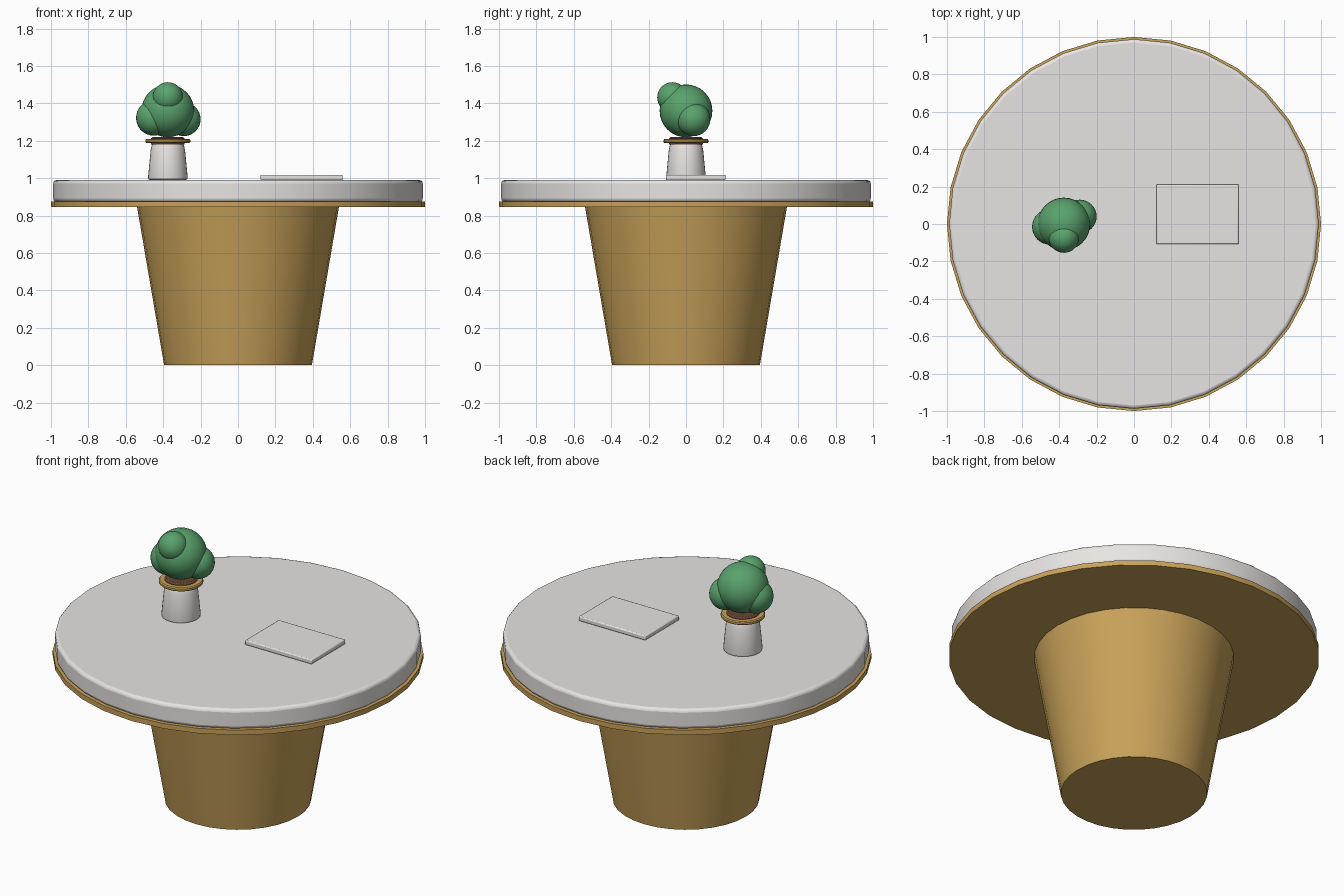
import bpy, bmesh, math

cube = bpy.data.objects.get("Cube")
if cube:
    bpy.data.objects.remove(cube, do_unlink=True)


def material(name, r, g, b):
    m = bpy.data.materials.new(name)
    m.use_nodes = True
    m.diffuse_color = (r, g, b, 1)
    m.node_tree.nodes["Principled BSDF"].inputs["Base Color"].default_value = (r, g, b, 1)
    return m


gold = material("brushed gold", 0.58, 0.36, 0.10)
stone = material("pale stone", 0.82, 0.80, 0.78)
green = material("leaf green", 0.10, 0.36, 0.15)
brown = material("soil brown", 0.13, 0.06, 0.03)


def finish(bm, name, mat, location=(0, 0, 0), angle=30):
    """Turn a bmesh into a smooth shaded object that keeps its sharp edges."""
    bmesh.ops.recalc_face_normals(bm, faces=bm.faces)
    mesh = bpy.data.meshes.new(name)
    bm.to_mesh(mesh)
    bm.free()
    mesh.materials.append(mat)
    ob = bpy.data.objects.new(name, mesh)
    ob.location = location
    bpy.context.collection.objects.link(ob)
    bpy.ops.object.select_all(action='DESELECT')
    ob.select_set(True)
    bpy.context.view_layer.objects.active = ob
    bpy.ops.object.shade_smooth_by_angle(angle=math.radians(angle))
    return ob


def lathe(name, mat, profile, location=(0, 0, 0), sides=32, ring=False):
    """Revolve (radius, height) points; a ring closes on itself, others get caps."""
    bm = bmesh.new()
    loops = [[bm.verts.new((r * math.cos(math.tau * i / sides),
                            r * math.sin(math.tau * i / sides), z))
              for i in range(sides)] for r, z in profile]
    pairs = list(zip(loops, loops[1:]))
    if ring:
        pairs.append((loops[-1], loops[0]))
    else:
        bm.faces.new(loops[0])
        bm.faces.new(loops[-1])
    for low, high in pairs:
        for i in range(sides):
            j = (i + 1) % sides
            bm.faces.new((low[i], low[j], high[j], high[i]))
    return finish(bm, name, mat, location)


def bevel(ob, width, segments=3):
    mod = ob.modifiers.new("soft edges", 'BEVEL')
    mod.width = width
    mod.segments = segments
    mod.limit_method = 'ANGLE'
    mod.angle_limit = math.radians(40)


# Table: tapered pedestal, thin metal rim and thick round top
lathe("pedestal", gold, [(0.395, 0), (0.54, 0.848)])
lathe("table_rim", gold, [(1, 0.845), (1, 0.875)])
bevel(lathe("table_top", stone, [(0.988, 0.873), (0.988, 0.99)]), 0.018)

# Flat slab lying on the table
bm = bmesh.new()
bmesh.ops.create_cube(bm, size=1)
bmesh.ops.scale(bm, vec=(0.44, 0.32, 0.028), verts=bm.verts)
bevel(finish(bm, "tablet", stone, (0.34, 0.052, 1.004)), 0.006, 2)

# Plant pot with metal collar and soil
px = -0.375
lathe("pot", stone, [(0.094, 0.99), (0.104, 0.995), (0.106, 1.005), (0.092, 1.15),
                     (0.086, 1.175), (0.08, 1.19)], (px, 0, 0))
lathe("pot_collar", gold, [(0.088, 1.188), (0.115, 1.188), (0.12, 1.193),
                           (0.12, 1.204), (0.115, 1.21), (0.088, 1.21)],
      (px, 0, 0), ring=True)
lathe("soil", brown, [(0.09, 1.18), (0.09, 1.213), (0.08, 1.22)], (px, 0, 0))

# Foliage: one large ball with three smaller ones
foliage = {
    "foliage_main": (0, 0, 1.36, 0.141),
    "foliage_right": (-0.075, -0.015, 1.322, 0.095),
    "foliage_left": (0.085, 0.04, 1.315, 0.09),
    "foliage_front": (0, -0.073, 1.432, 0.081),
}
for name, (x, y, z, radius) in foliage.items():
    bm = bmesh.new()
    bmesh.ops.create_uvsphere(bm, u_segments=32, v_segments=16, radius=radius)
    finish(bm, name, green, (px + x, y, z))
